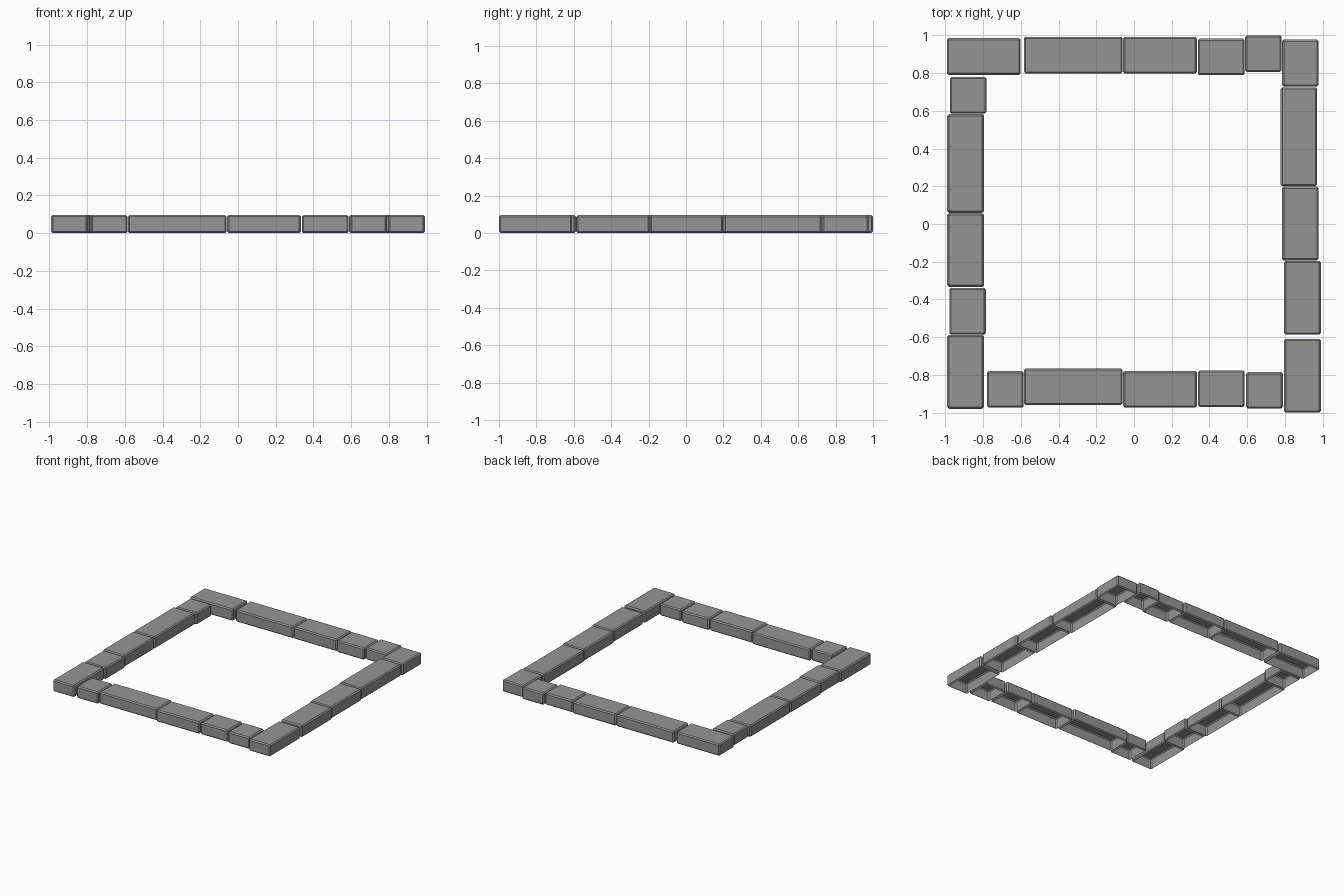
import bpy, bmesh

if "Cube" in bpy.data.objects:
    bpy.data.objects.remove(bpy.data.objects["Cube"])

W, H, BEVEL = 0.194, 0.096, 0.009
S, M, L, XL = 0.194, 0.248, 0.391, 0.523   # the four stone lengths

# dark grey stone
mat = bpy.data.materials.new("dark_stone")
mat.diffuse_color = (0.3, 0.3, 0.3, 1)
mat.use_nodes = True
mat.node_tree.nodes["Principled BSDF"].inputs["Base Color"].default_value = mat.diffuse_color


def stone(name, x, y, sx, sy):
    """Chamfered block with an open, hollow underside."""
    bm = bmesh.new()
    bmesh.ops.create_cube(bm, size=1)
    for v in bm.verts:
        v.co = (v.co.x * sx, v.co.y * sy, (v.co.z + 0.5) * H)
    bmesh.ops.bevel(bm, geom=bm.edges[:], offset=BEVEL, segments=1,
                    profile=0.5, affect='EDGES')
    bm.normal_update()
    under = [f for f in bm.faces if f.normal.z < -0.99]
    bmesh.ops.delete(bm, geom=under, context='FACES')
    mesh = bpy.data.meshes.new(name)
    bm.to_mesh(mesh)
    bm.free()
    mesh.materials.append(mat)
    ob = bpy.data.objects.new(name, mesh)
    ob.location = (x, y, 0)
    bpy.context.collection.objects.link(ob)


# centre x, centre y, length of each stone along its side
rows = {
    "back_stone": [(-.796, .888, L), (-.322, .895, XL), (.138, .895, L),
                   (.463, .886, M), (.686, .903, S)],
    "front_stone": [(-.682, -.877, S), (-.322, -.863, XL), (.138, -.877, L),
                    (.463, -.873, M), (.692, -.882, S)],
}
columns = {
    "right_stone": [(.882, .853, M), (.874, .463, XL), (.882, .003, L),
                    (.893, -.391, L), (.893, -.8045, L)],
    "left_stone": [(-.879, .682, S), (-.893, .321, XL), (-.893, -.138, L),
                   (-.882, -.463, M), (-.893, -.784, L)],
}

# stones laid along x
for name, stones in rows.items():
    for i, (x, y, n) in enumerate(stones):
        stone(f"{name}_{i + 1}", x, y, n, W)

# stones laid along y
for name, stones in columns.items():
    for i, (x, y, n) in enumerate(stones):
        stone(f"{name}_{i + 1}", x, y, W, n)
